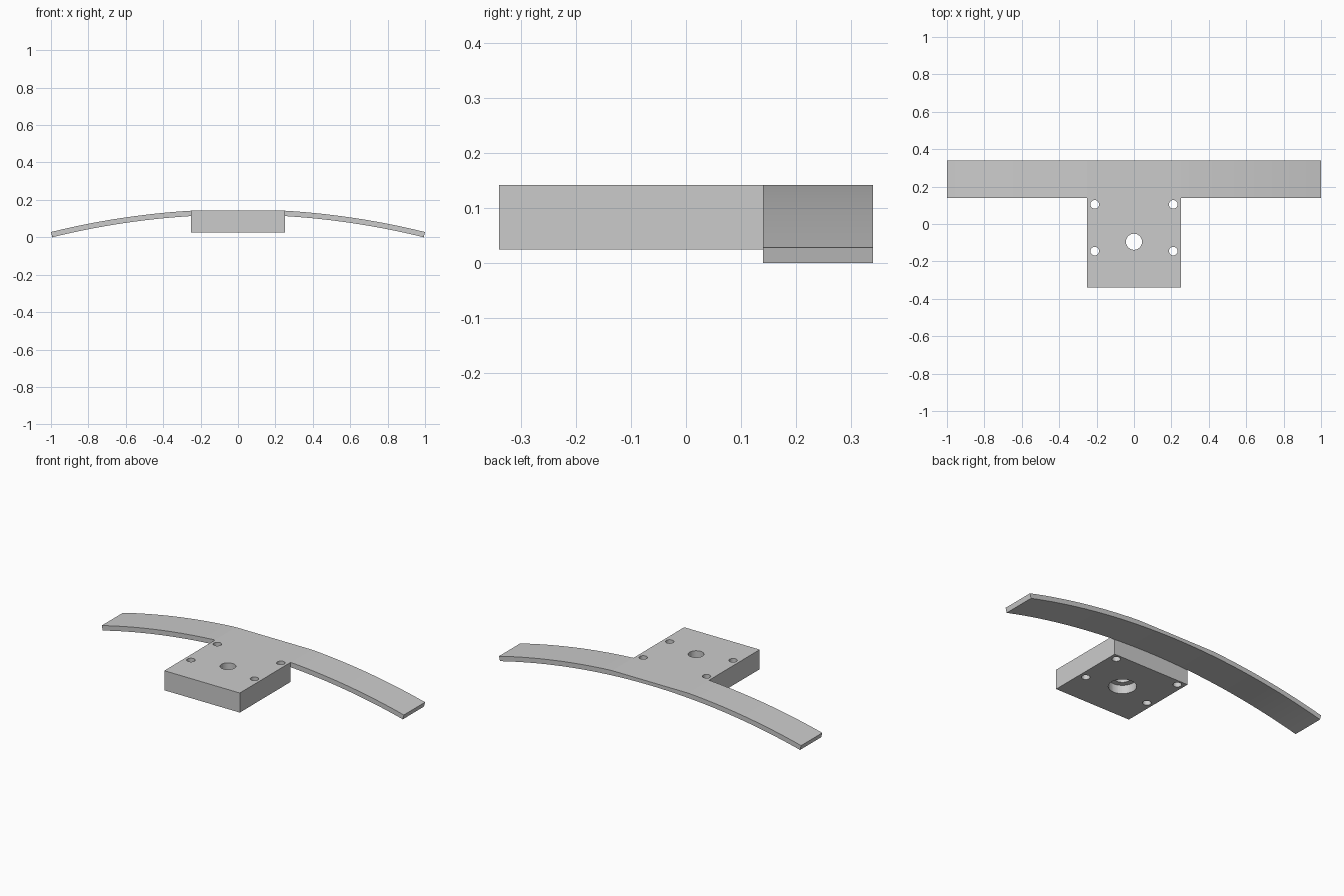
import bpy, bmesh, math

cube = bpy.data.objects.get("Cube")
if cube:
    bpy.data.objects.remove(cube, do_unlink=True)

TOP, BASE = 0.142, 0.025          # block top and underside
FRONT, JOIN, BACK = -0.34, 0.14, 0.34
HALF = 0.25                       # half width of the block
TIP = 0.028                       # height of the arm's upper tip edge
RADIUS, THICK = 4.17, 0.0288      # arm curvature and thickness

grey = bpy.data.materials.new("light grey")
grey.use_nodes = True
colour = (0.6, 0.6, 0.6, 1)
grey.diffuse_color = colour
grey.node_tree.nodes["Principled BSDF"].inputs["Base Color"].default_value = colour


def add_object(name, bm):
    bmesh.ops.recalc_face_normals(bm, faces=bm.faces)
    mesh = bpy.data.meshes.new(name)
    bm.to_mesh(mesh)
    bm.free()
    obj = bpy.data.objects.new(name, mesh)
    bpy.context.collection.objects.link(obj)
    mesh.materials.append(grey)
    return obj


def extrude_profile(name, points, y0, y1):
    """Extrude an x-z outline along y."""
    bm = bmesh.new()
    face = bm.faces.new([bm.verts.new((x, y0, z)) for x, z in points])
    grown = bmesh.ops.extrude_face_region(bm, geom=[face])["geom"]
    verts = [g for g in grown if isinstance(g, bmesh.types.BMVert)]
    bmesh.ops.translate(bm, verts=verts, vec=(0, y1 - y0, 0))
    return add_object(name, bm)


def drill(target, name, x, y, radius, z0, z1):
    """Cut a vertical round hole through the target."""
    bm = bmesh.new()
    bmesh.ops.create_cone(bm, cap_ends=True, segments=48, radius1=radius,
                          radius2=radius, depth=z1 - z0)
    bmesh.ops.translate(bm, verts=bm.verts, vec=(x, y, (z0 + z1) / 2))
    cutter = add_object(name, bm)
    cutter.hide_render = True
    cutter.hide_set(True)
    cutter.display_type = 'WIRE'
    mod = target.modifiers.new(name, 'BOOLEAN')
    mod.operation = 'DIFFERENCE'
    mod.solver = 'EXACT'
    mod.object = cutter


def smooth(obj):
    bpy.ops.object.select_all(action='DESELECT')
    obj.select_set(True)
    bpy.context.view_layer.objects.active = obj
    bpy.ops.object.shade_smooth_by_angle(angle=math.radians(2))


# Curved crossbar, its crown cut flat level with the block
centre_z = TIP - math.sqrt(RADIUS ** 2 - 1)
sweep = math.asin(1 / RADIUS)
steps = 64
angles = [sweep * (2 * i / steps - 1) for i in range(steps + 1)]


def arc(radius):
    return [(radius * math.sin(a), centre_z + radius * math.cos(a)) for a in angles]


outer = [(x, min(z, TOP)) for x, z in arc(RADIUS)]
crossbar = extrude_profile("curved_crossbar", outer + arc(RADIUS - THICK)[::-1], JOIN, BACK)
smooth(crossbar)

# Mounting block
outline = [(-HALF, BASE), (HALF, BASE), (HALF, TOP), (-HALF, TOP)]
block = extrude_profile("mounting_block", outline, FRONT, JOIN)

# Corner screw holes, centre bore and its wider recess underneath
for side, x in (("right", -0.21), ("left", 0.21)):
    for end, y in (("front", -0.145), ("back", 0.105)):
        drill(block, f"{side}_{end}_hole_cutter", x, y, 0.023, -0.1, 0.3)
drill(block, "centre_bore_cutter", 0, -0.095, 0.043, -0.1, 0.3)
drill(block, "centre_recess_cutter", 0, -0.095, 0.075, -0.1, 0.075)
